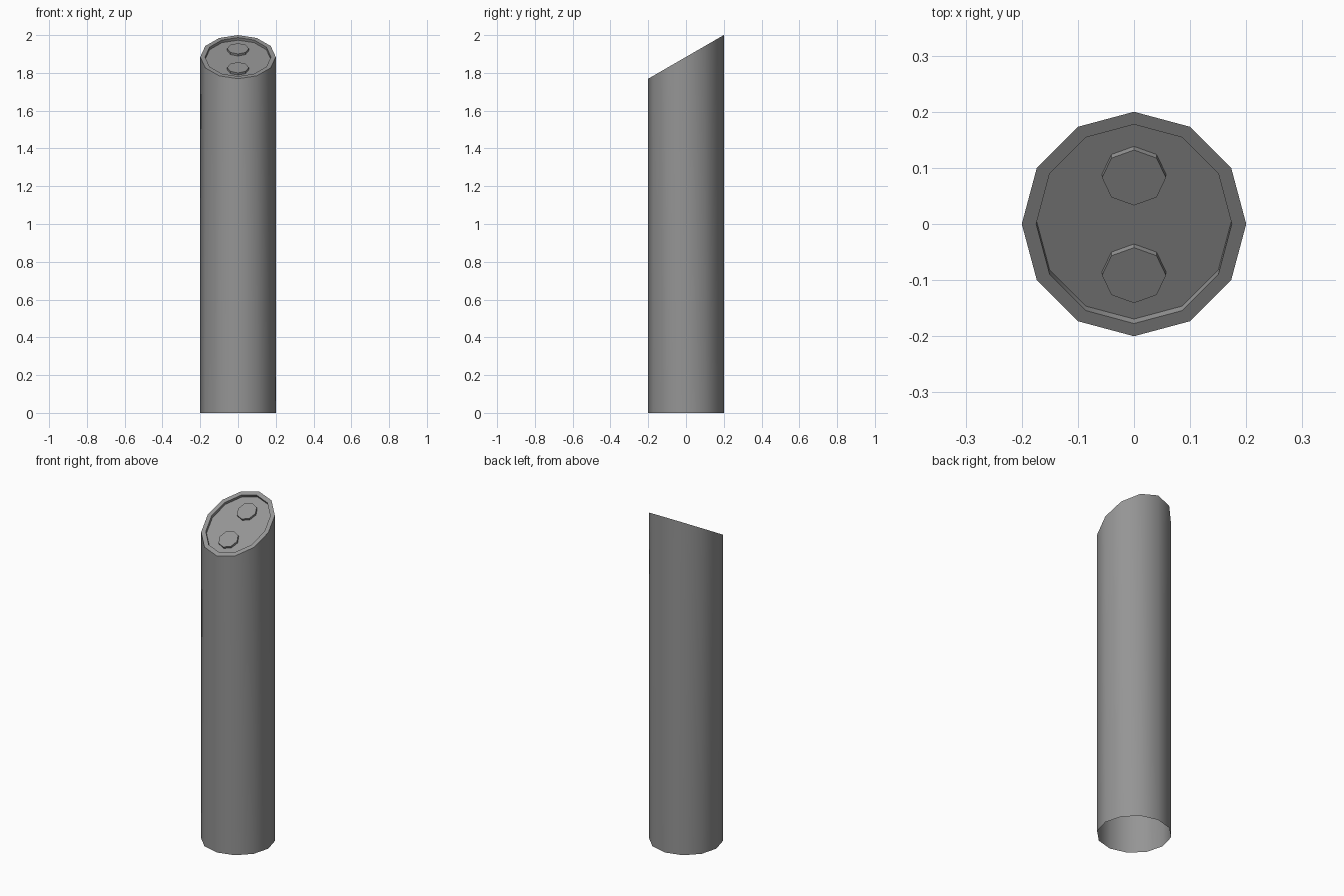
import bpy
import bmesh
from math import radians, tan, cos
from mathutils import Matrix, Vector

cube = bpy.data.objects.get("Cube")
if cube:
    bpy.data.objects.remove(cube, do_unlink=True)

TILT = radians(30)
RADIUS = 0.2
HEIGHT = 2.0
MID_Z = HEIGHT - RADIUS * tan(TILT)   # height of the slanted cut on the axis
RECESS = 0.016                        # depth of the sunken panel
BUTTON_H = 0.013

grey = bpy.data.materials.new("mid grey")
grey.use_nodes = True
colour = (0.3, 0.3, 0.3, 1)
grey.diffuse_color = colour
grey.node_tree.nodes["Principled BSDF"].inputs["Base Color"].default_value = colour


def finish(bm, name):
    mesh = bpy.data.meshes.new(name)
    bm.to_mesh(mesh)
    bm.free()
    mesh.materials.append(grey)
    obj = bpy.data.objects.new(name, mesh)
    bpy.context.collection.objects.link(obj)
    bpy.ops.object.select_all(action='DESELECT')
    obj.select_set(True)
    bpy.context.view_layer.objects.active = obj
    bpy.ops.object.shade_smooth_by_angle(angle=radians(35))
    return obj


# Post: twelve-sided tube, open below, cut at a slant on top
bm = bmesh.new()
bmesh.ops.create_cone(bm, cap_ends=True, segments=12, radius1=RADIUS,
                      radius2=RADIUS, depth=HEIGHT,
                      matrix=Matrix.Translation((0, 0, HEIGHT / 2)))
for v in bm.verts:
    if v.co.z > 1:
        v.co.z = MID_Z + v.co.y * tan(TILT)
bm.normal_update()
bottom = [f for f in bm.faces if f.normal.z < -0.9]
bmesh.ops.delete(bm, geom=bottom, context='FACES_ONLY')

# Rim and sunken panel
top = [f for f in bm.faces if f.normal.z > 0.5]
bmesh.ops.inset_individual(bm, faces=top, thickness=0.025, use_even_offset=True)
bmesh.ops.inset_individual(bm, faces=top, thickness=0, depth=-RECESS)
finish(bm, "post")

# Two raised octagonal buttons standing on the panel
for name, y in (("upper_button", 0.089), ("lower_button", -0.085)):
    base = Vector((0, y, MID_Z + y * tan(TILT) - RECESS / cos(TILT)))
    place = (Matrix.Translation(base) @ Matrix.Rotation(TILT, 4, 'X')
             @ Matrix.Translation((0, 0, BUTTON_H / 2)))
    bm = bmesh.new()
    bmesh.ops.create_cone(bm, cap_ends=True, segments=8, radius1=0.057,
                          radius2=0.057, depth=BUTTON_H, matrix=place)
    finish(bm, name)
